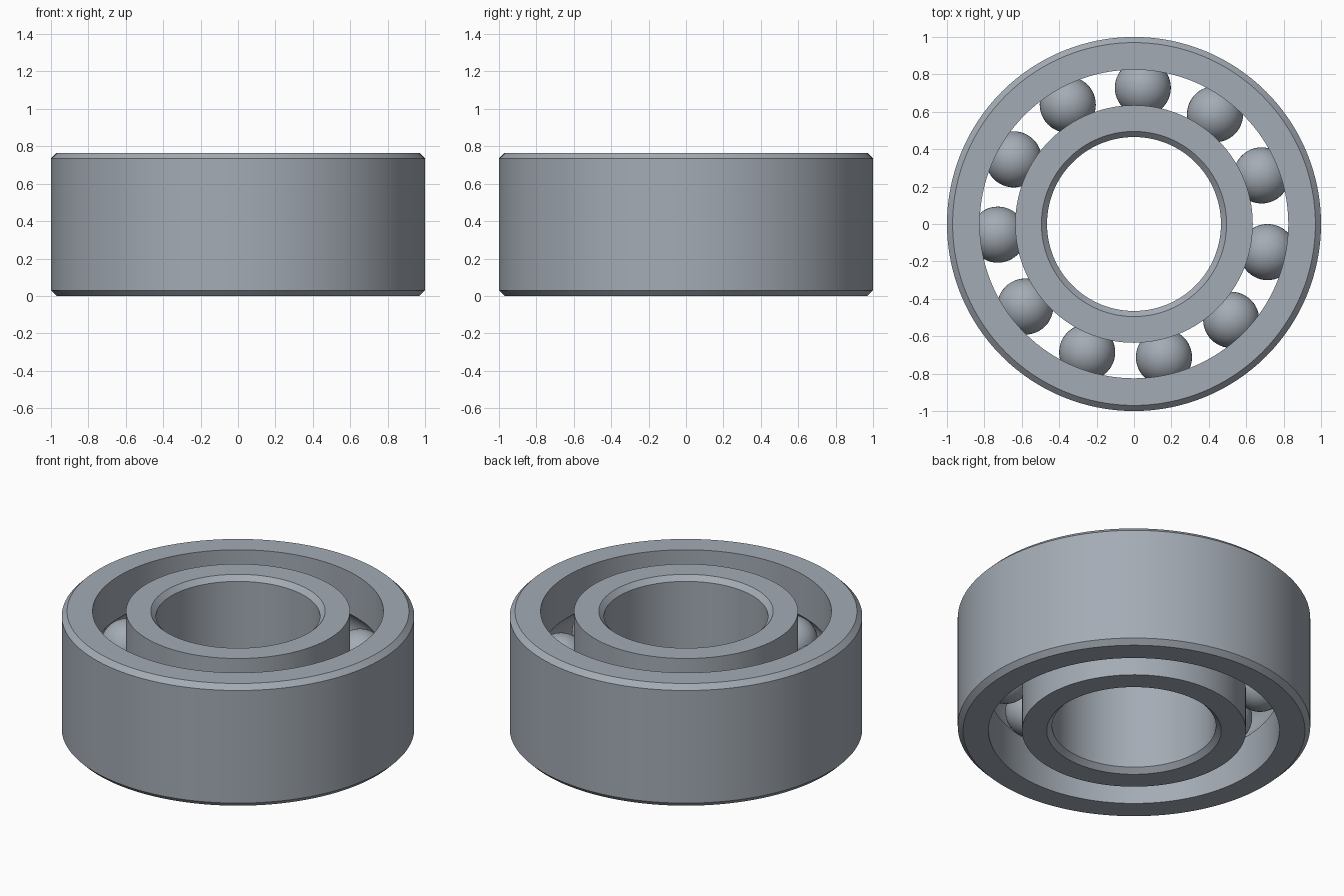
import bpy
import bmesh
from math import sin, cos, asin, pi, radians

cube = bpy.data.objects.get("Cube")
if cube:
    bpy.data.objects.remove(cube, do_unlink=True)

HEIGHT = 0.765
MID = HEIGHT / 2
CHAMFER = 0.03
PITCH_R = 0.73       # circle the balls run on
BALL_R = 0.15
GROOVE_R = 0.152
BALLS = 11
SEGMENTS = 128

steel = bpy.data.materials.new("steel grey")
steel.use_nodes = True
steel.diffuse_color = (0.37, 0.41, 0.46, 1)
steel.node_tree.nodes["Principled BSDF"].inputs["Base Color"].default_value = steel.diffuse_color


def finish(bm, name, angle):
    """Turn a bmesh into a smooth shaded steel object."""
    bmesh.ops.recalc_face_normals(bm, faces=bm.faces)
    mesh = bpy.data.meshes.new(name)
    bm.to_mesh(mesh)
    bm.free()
    mesh.materials.append(steel)
    obj = bpy.data.objects.new(name, mesh)
    bpy.context.collection.objects.link(obj)
    bpy.ops.object.select_all(action='DESELECT')
    obj.select_set(True)
    bpy.context.view_layer.objects.active = obj
    bpy.ops.object.shade_smooth_by_angle(angle=radians(angle))
    return obj


def race(name, plain_r, groove_side_r, steps=12):
    """Lathe a ring: chamfered plain wall on one side, ball groove on the other."""
    out = 1 if groove_side_r > PITCH_R else -1
    face_r = plain_r - out * CHAMFER
    profile = [(groove_side_r, 0), (face_r, 0), (plain_r, CHAMFER),
               (plain_r, HEIGHT - CHAMFER), (face_r, HEIGHT), (groove_side_r, HEIGHT)]
    # Circular groove, from its upper lip to its lower lip
    lip = asin(abs(groove_side_r - PITCH_R) / GROOVE_R)
    for i in range(steps + 1):
        a = lip + (pi - 2 * lip) * i / steps
        profile.append((PITCH_R + out * GROOVE_R * sin(a), MID + GROOVE_R * cos(a)))

    bm = bmesh.new()
    loops = []
    for s in range(SEGMENTS):
        a = 2 * pi * s / SEGMENTS
        loops.append([bm.verts.new((r * cos(a), r * sin(a), z)) for r, z in profile])
    n = len(profile)
    for s in range(SEGMENTS):
        a, b = loops[s], loops[(s + 1) % SEGMENTS]
        for i in range(n):
            j = (i + 1) % n
            bm.faces.new((a[i], b[i], b[j], a[j]))
    return finish(bm, name, 30)


# Outer and inner rings
race("outer_ring", 1.0, 0.825)
race("inner_ring", 0.465, 0.635)

# Balls, sharing one mesh
bm = bmesh.new()
bmesh.ops.create_uvsphere(bm, u_segments=48, v_segments=24, radius=BALL_R)
first = finish(bm, "ball_1", 60)
for k in range(BALLS):
    ball = first
    if k:
        ball = bpy.data.objects.new(f"ball_{k + 1}", first.data)
        bpy.context.collection.objects.link(ball)
    a = radians(86.3) + 2 * pi * k / BALLS
    ball.location = (PITCH_R * cos(a), PITCH_R * sin(a), MID)
